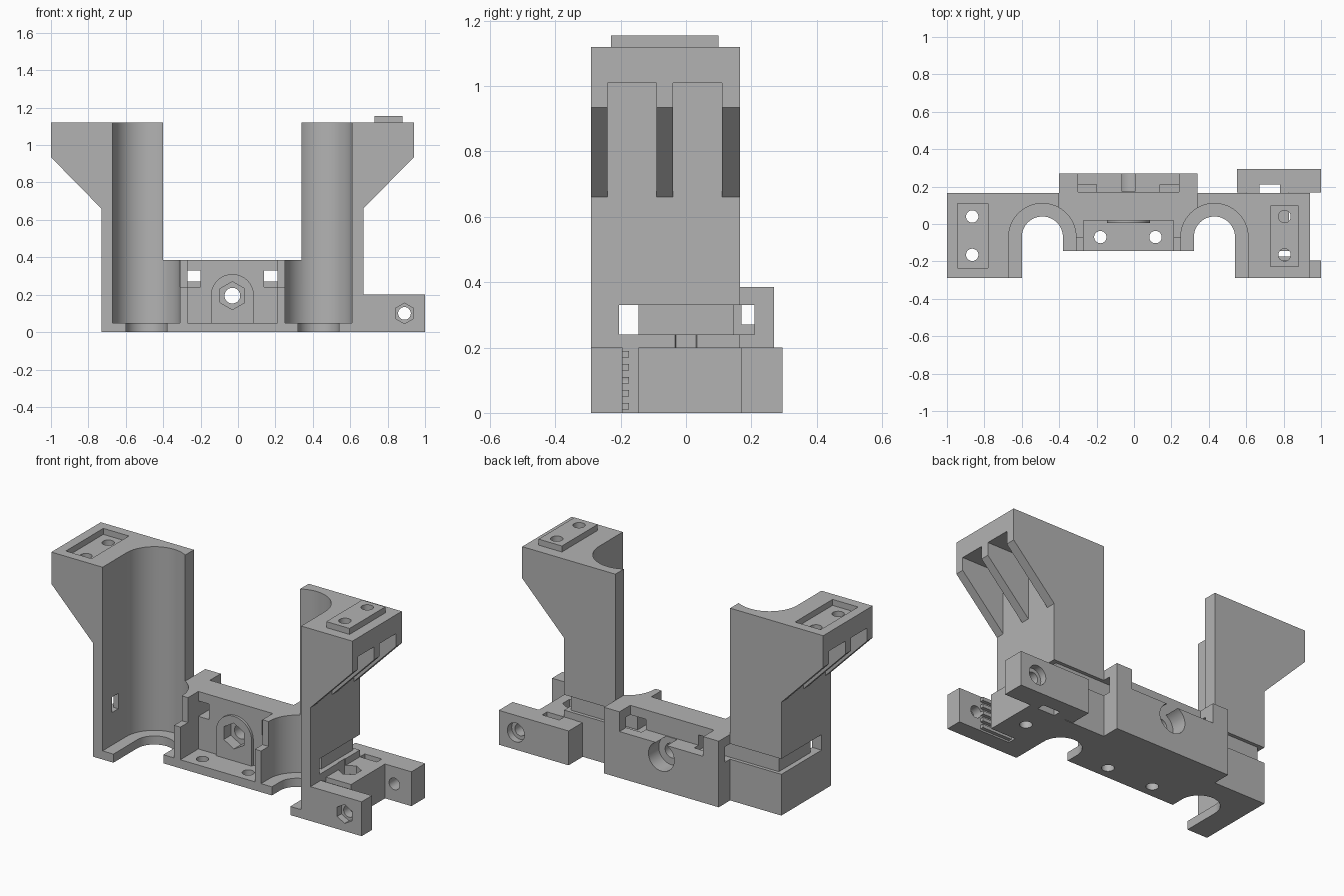
import bpy, bmesh, math
from mathutils import Matrix, Vector

if "Cube" in bpy.data.objects:
    bpy.data.objects.remove(bpy.data.objects["Cube"])

grey = bpy.data.materials.new("light grey plastic")
grey.use_nodes = True
GREY = (0.45, 0.45, 0.45, 1)
grey.diffuse_color = GREY
grey.node_tree.nodes["Principled BSDF"].inputs["Base Color"].default_value = GREY

MID = -0.03  # mirror plane of the two towers


def make(name, bm):
    bmesh.ops.recalc_face_normals(bm, faces=bm.faces)
    me = bpy.data.meshes.new(name)
    bm.to_mesh(me)
    bm.free()
    ob = bpy.data.objects.new(name, me)
    me.materials.append(grey)
    bpy.context.collection.objects.link(ob)
    return ob


def box(name, x, y, z):
    bm = bmesh.new()
    bmesh.ops.create_cube(bm, size=1)
    for v in bm.verts:
        v.co = Vector([(r[0] + r[1]) / 2 + c * abs(r[1] - r[0]) for c, r in zip(v.co, (x, y, z))])
    return make(name, bm)


def rod(name, centre, r, length, axis="Z", sides=32, turn=0):
    bm = bmesh.new()
    bmesh.ops.create_cone(bm, cap_ends=True, segments=sides, radius1=r, radius2=r, depth=length)
    rot = Matrix.Rotation(math.pi / 2, 4, "X") if axis == "Y" else Matrix()
    bm.transform(Matrix.Translation(centre) @ rot @ Matrix.Rotation(turn, 4, "Z"))
    return make(name, bm)


def prism_y(name, pts, y):
    bm = bmesh.new()
    f = bm.faces.new([bm.verts.new((px, y[0], pz)) for px, pz in pts])
    g = bmesh.ops.extrude_face_region(bm, geom=[f])
    for v in g["geom"]:
        if isinstance(v, bmesh.types.BMVert):
            v.co.y = y[1]
    return make(name, bm)


def combine(target, tool, op):
    m = target.modifiers.new(op, "BOOLEAN")
    m.operation, m.solver, m.object = op, "EXACT", tool
    bpy.context.view_layer.objects.active = target
    bpy.ops.object.modifier_apply(modifier=m.name)
    bpy.data.objects.remove(tool)


# Centre block and back plate
body = box("carriage_body", (-0.5, 0.44), (-0.145, 0.165), (0, 0.385))


def add(tool):
    combine(body, tool, "UNION")


def cut(tool):
    combine(body, tool, "DIFFERENCE")


add(box("back_plate", (-0.4, 0.34), (0, 0.27), (0, 0.385)))

# Towers with flared tops
for s in (-1, 1):
    prof = [(0.37, 0), (0.7, 0), (0.7, 0.66), (0.97, 0.935), (0.97, 1.12), (0.37, 1.12)]
    add(prism_y("tower", [(MID + s * u, z) for u, z in prof], (-0.29, 0.165)))

# Belt clamp blocks on the left side
add(box("belt_block", (0.6, 0.83), (-0.145, 0.2), (0, 0.2)))
add(box("front_clamp", (0.63, 1), (-0.29, -0.195), (0, 0.2)))
add(box("back_clamp", (0.55, 1), (0.168, 0.295), (0, 0.2)))
cut(box("belt_notch", (0.67, 0.78), (0.165, 0.21), (-0.1, 0.21)))
for i in range(5):
    z = 0.02 + i * 0.04
    add(box("belt_tooth", (0.66, 0.86), (-0.2, -0.175), (z - 0.01, z + 0.01)))
cut(rod("nut_trap", (0.72, 0, 0.2), 0.062, 0.1, sides=6))
cut(rod("belt_screw", (0.72, 0, 0.1), 0.033, 0.4))
cut(rod("clamp_bolt", (0.89, 0, 0.1), 0.034, 1, "Y"))
cut(rod("clamp_nut", (0.89, -0.29, 0.1), 0.055, 0.08, "Y", 6))
cut(rod("clamp_head", (0.89, 0.295, 0.1), 0.055, 0.08, "Y"))

# Centre pocket with a raised nut boss
cut(box("front_pocket", (-0.27, 0.21), (-0.3, 0.02), (0.05, 0.6)))
add(rod("boss_round", (MID, 0.02, 0.195), 0.115, 0.03, "Y", 48))
add(box("boss_foot", (MID - 0.115, MID + 0.115), (0.005, 0.04), (0.04, 0.195)))
cut(rod("boss_nut", (MID, 0.02, 0.195), 0.075, 0.1, "Y", 6))
cut(rod("boss_bolt", (MID, 0.1, 0.195), 0.042, 0.6, "Y"))
cut(box("rear_recess", (-0.3, 0.24), (0.17, 0.4), (0.27, 0.6)))
cut(rod("rear_bore", (MID, 0.275, 0.195), 0.083, 0.2, "Y", 48))
for x in (-0.18, 0.115):
    cut(rod("floor_hole", (x, -0.07, 0), 0.033, 0.3))

for s in (-1, 1):
    def span(a, b):
        return sorted((MID + s * a, MID + s * b))
    cx = MID + s * 0.46
    # Bearing channel and rod opening
    cut(rod("channel_round", (cx, -0.07, 0.65), 0.18, 1.2, sides=64))
    cut(box("channel_mouth", span(0.28, 0.64), (-0.5, -0.07), (0.05, 1.3)))
    cut(rod("rod_round", (cx, -0.07, 0), 0.11, 0.3, sides=48))
    cut(box("rod_mouth", span(0.35, 0.57), (-0.5, -0.07), (-0.1, 0.1)))
    cut(box("inner_front", span(0.2, 0.57), (-0.5, -0.145), (-0.1, 0.1)))
    # Step in the thin channel wall
    cut(box("wall_step", span(0.22, 0.3), (-0.3, -0.075), (0.24, 0.5)))
    # Cable tie groove around the bearing
    band = (0.24, 0.33)
    cut(box("tie_side", span(0.67, 0.8), (-0.146, 0.21), band))
    cut(box("tie_hole", span(0.6, 0.8), (-0.205, -0.145), band))
    cut(box("tie_back", span(0.17, 0.8), (0.145, 0.21), band))
    cut(box("tie_inner", span(0.17, 0.24), (0, 0.2), band))
    # Open pockets between the three ribs under the flare
    for y in (-0.24, -0.04):
        cut(box("rib_pocket", span(0.7, 1.1), (y, y + 0.15), (0.6, 1.01)))

# Mating tongue and socket on the tower tops
cut(box("socket", (-0.945, -0.78), (-0.235, 0.11), (1.085, 1.3)))
add(box("tongue", (0.73, 0.88), (-0.23, 0.1), (1.08, 1.155)))
for x in (-0.865, 0.805):
    for y in (-0.165, 0.04):
        cut(rod("top_hole", (x, y, 1.1), 0.033, 0.24))

bpy.context.view_layer.objects.active = body
body.select_set(True)
bpy.ops.object.shade_smooth_by_angle(angle=math.radians(30))
